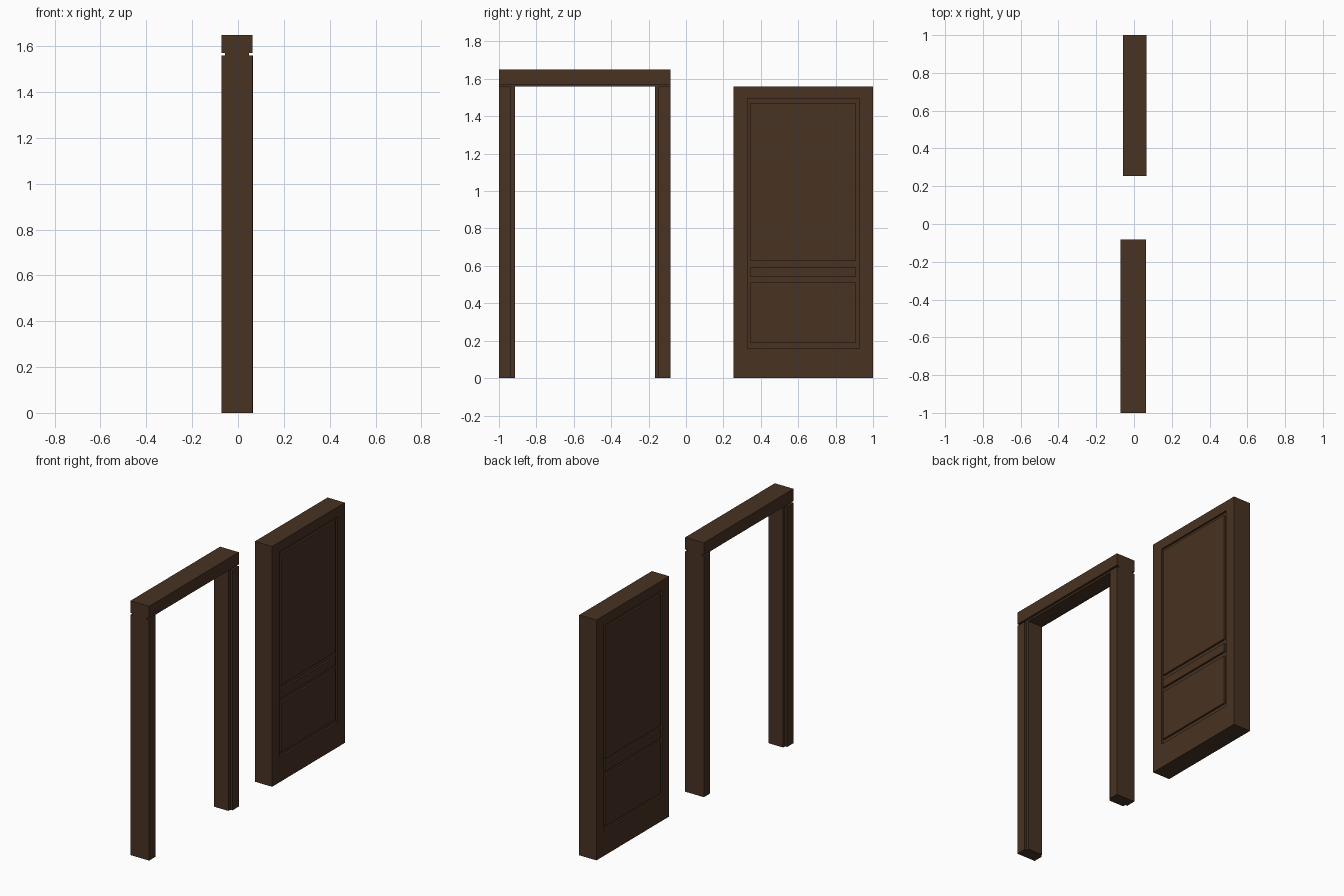
import bpy, bmesh

if "Cube" in bpy.data.objects:
    bpy.data.objects.remove(bpy.data.objects["Cube"])

wood = bpy.data.materials.new("dark brown wood")
wood.diffuse_color = (0.065, 0.032, 0.016, 1)
wood.use_nodes = True
wood.node_tree.nodes["Principled BSDF"].inputs["Base Color"].default_value = wood.diffuse_color


def finish(name, bm):
    bmesh.ops.remove_doubles(bm, verts=bm.verts, dist=1e-5)
    bmesh.ops.recalc_face_normals(bm, faces=bm.faces)
    mesh = bpy.data.meshes.new(name)
    bm.to_mesh(mesh)
    bm.free()
    mesh.materials.append(wood)
    obj = bpy.data.objects.new(name, mesh)
    bpy.context.collection.objects.link(obj)


def member(name, place, length):
    """Stepped casing: wide outer block with a narrower stop on the inside.
    place(x, depth, t) maps profile x, inward depth and run t to 3D."""
    bm = bmesh.new()
    d, s = (0.0795, 0.091) if name == "header" else (0.065, 0.085)
    prof = [(-0.071, 0), (0.063, 0), (0.063, d), (0.048, d),
            (0.048, s), (-0.056, s), (-0.056, d), (-0.071, d)]
    a, b = ([bm.verts.new(place(x, p, t)) for x, p in prof] for t in length)
    bm.faces.new(a)
    bm.faces.new(b)
    for i in range(8):
        j = (i + 1) % 8
        bm.faces.new((a[i], a[j], b[j], b[i]))
    finish(name, bm)


# Door frame: two posts and the header across them
LEFT, RIGHT, POST_TOP, TOP = -1.0, -0.082, 1.558, 1.649
member("left_post", lambda x, p, t: (x, LEFT + p, t), (0, POST_TOP))
member("right_post", lambda x, p, t: (x, RIGHT - p, t), (0, POST_TOP))
member("header", lambda x, p, t: (x, t, TOP - p), (LEFT, RIGHT))

# Door leaf: both faces have a sunk field with three raised panels
ys = [0.255, 0.33, 0.344, 0.906, 0.925, 1.0]
zs = [0, 0.158, 0.187, 0.51, 0.54, 0.595, 0.625, 1.472, 1.494, 1.558]
SUNK = 0.012


def sunk(i, j):
    inside = 1 <= i <= 3 and 1 <= j <= 7
    panel = i == 2 and j in (2, 4, 6)
    return SUNK if inside and not panel else 0.0


bm = bmesh.new()


def quad(*pts):
    bm.faces.new([bm.verts.new(p) for p in pts])


for face_x, side in ((-0.058, 1), (0.066, -1)):
    for i in range(5):
        for j in range(9):
            x = face_x + side * sunk(i, j)
            y0, y1, z0, z1 = ys[i], ys[i + 1], zs[j], zs[j + 1]
            quad((x, y0, z0), (x, y1, z0), (x, y1, z1), (x, y0, z1))
            # walls where neighbouring cells differ in depth
            if i < 4 and sunk(i, j) != sunk(i + 1, j):
                k = face_x + side * sunk(i + 1, j)
                quad((x, y1, z0), (k, y1, z0), (k, y1, z1), (x, y1, z1))
            if j < 8 and sunk(i, j) != sunk(i, j + 1):
                k = face_x + side * sunk(i, j + 1)
                quad((x, y0, z1), (k, y0, z1), (k, y1, z1), (x, y1, z1))
# door edges
A, B = -0.058, 0.066
for y in (ys[0], ys[-1]):
    for z0, z1 in zip(zs, zs[1:]):
        quad((A, y, z0), (B, y, z0), (B, y, z1), (A, y, z1))
for z in (zs[0], zs[-1]):
    for y0, y1 in zip(ys, ys[1:]):
        quad((A, y0, z), (B, y0, z), (B, y1, z), (A, y1, z))
finish("door_leaf", bm)
